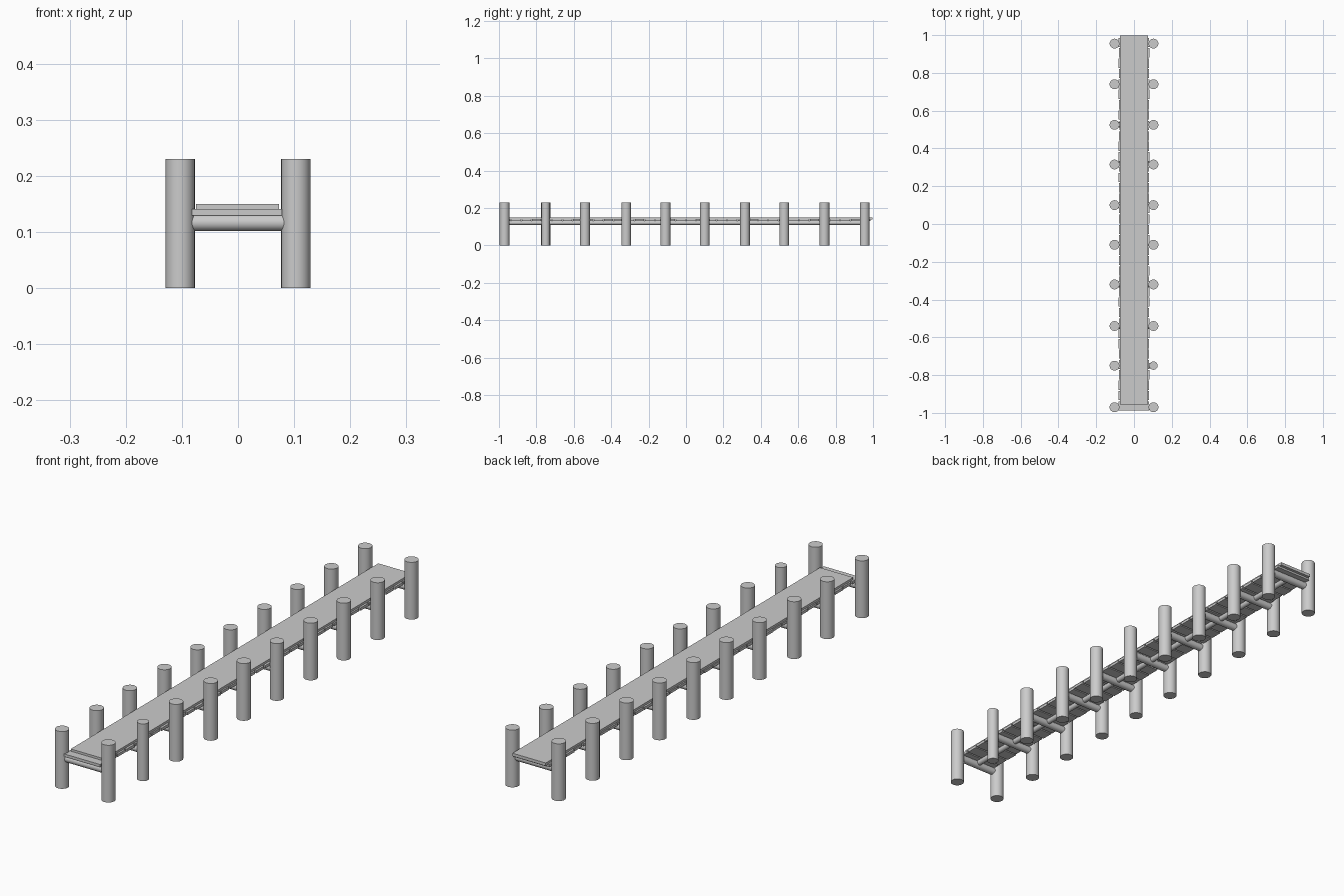
import bpy, random
from math import pi

if "Cube" in bpy.data.objects:
    bpy.data.objects.remove(bpy.data.objects["Cube"])

random.seed(4)

POST_Y = [-0.97, -0.75, -0.54, -0.32, -0.11, 0.10, 0.315, 0.525, 0.74, 0.955]
POST_X, POST_R, POST_H = 0.103, 0.026, 0.23


def log(name, r, length, loc, rot=(0, 0, 0)):
    bpy.ops.mesh.primitive_cylinder_add(vertices=28, radius=r, depth=length,
                                        location=loc, rotation=rot)
    ob = bpy.context.object
    ob.name = name
    bpy.ops.object.shade_smooth_by_angle()
    return ob


def board(name, x0, x1, y0, y1, z0, z1):
    bpy.ops.mesh.primitive_cube_add(
        size=1, location=((x0 + x1) / 2, (y0 + y1) / 2, (z0 + z1) / 2))
    ob = bpy.context.object
    ob.name = name
    ob.scale = (x1 - x0, y1 - y0, z1 - z0)
    return ob


# Mooring posts in pairs, each pair joined by a round cross beam
for i, y in enumerate(POST_Y):
    for side, sx in (("left", -1), ("right", 1)):
        r = 0.022 if (i == 1 and sx == 1) else POST_R
        log(f"post_{side}_{i + 1}", r, POST_H, (sx * POST_X, y, POST_H / 2))
    log(f"cross_beam_{i + 1}", 0.015, 2 * POST_X - 0.02, (0, y, 0.117), (0, pi / 2, 0))

# Round stringer running under the walkway
log("stringer", 0.011, 1.92, (0, 0, 0.121), (pi / 2, 0, 0))

# Cross planks with slightly uneven ends
COUNT = 36
pitch = 1.98 / COUNT
for i in range(COUNT):
    y = -0.988 + i * pitch
    board(f"plank_{i + 1}", -0.081 + random.uniform(-0.002, 0.003),
          0.081 + random.uniform(-0.003, 0.002),
          y, y + pitch - 0.006, 0.130, 0.141)

# Long walkway surface on top of the planks
board("walkway", -0.075, 0.073, -0.955, 0.998, 0.138, 0.150)
